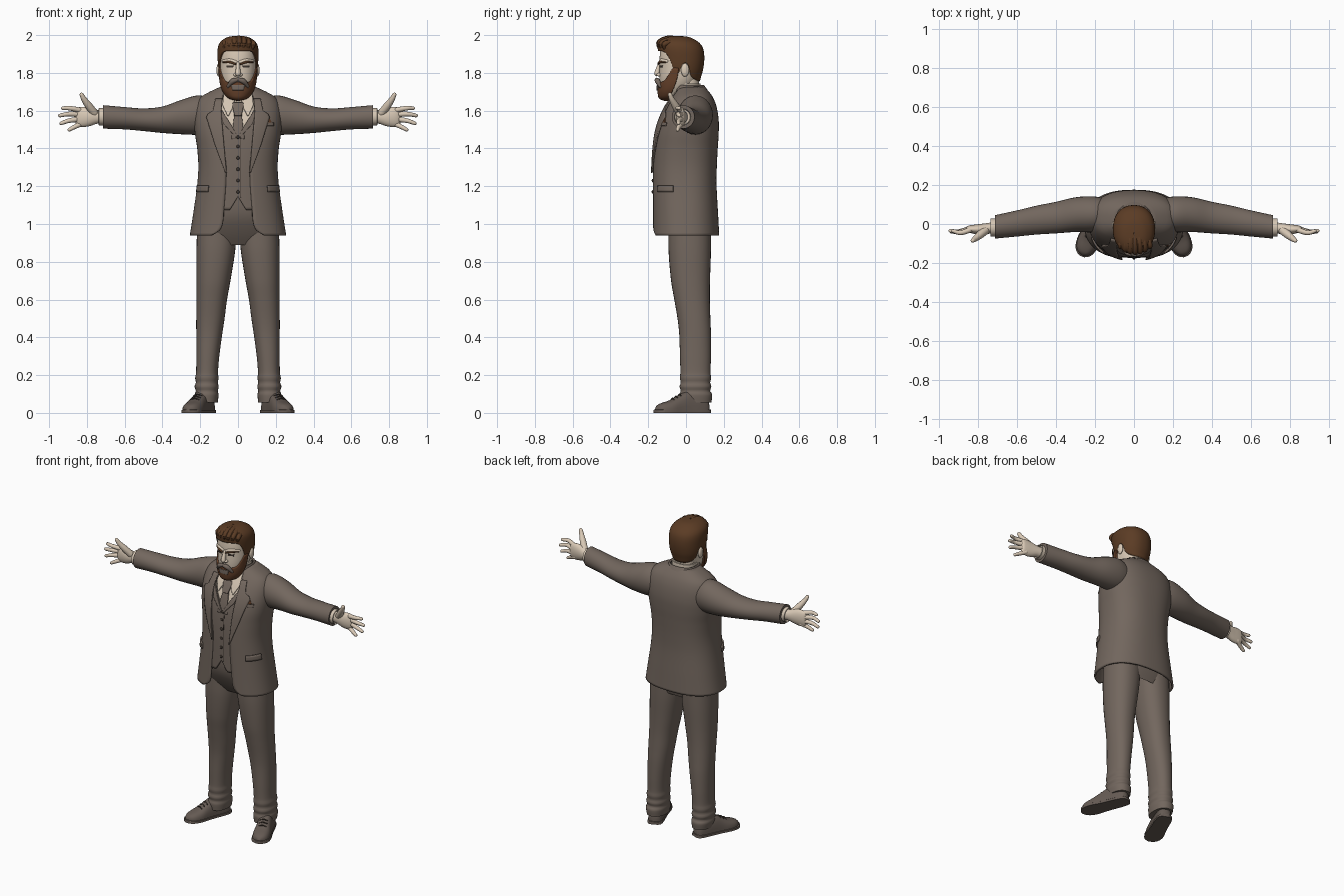
import bpy, bmesh, math
from mathutils import Vector

if "Cube" in bpy.data.objects:
    bpy.data.objects.remove(bpy.data.objects["Cube"])

PI = math.pi


def material(name, r, g, b):
    m = bpy.data.materials.new(name)
    m.diffuse_color = (r, g, b, 1)
    m.use_nodes = True
    m.node_tree.nodes["Principled BSDF"].inputs["Base Color"].default_value = m.diffuse_color
    return m


SUIT = material("suit taupe", 0.17, 0.135, 0.112)
SHOE = material("shoe taupe", 0.13, 0.103, 0.087)
SKIN = material("skin", 0.70, 0.59, 0.47)
SHIRT = material("shirt cream", 0.66, 0.56, 0.45)
HAIR = material("hair brown", 0.105, 0.045, 0.018)
BEARD = material("beard brown", 0.125, 0.05, 0.022)
DARK = material("dark trim", 0.05, 0.038, 0.03)


# ---------- helpers ----------
def ip(tab, z):
    """Smooth interpolation of table rows keyed by their first number."""
    z = min(max(z, tab[0][0]), tab[-1][0])
    i = 0
    while i < len(tab) - 2 and z > tab[i + 1][0]:
        i += 1
    h = tab[i + 1][0] - tab[i][0]
    t = (z - tab[i][0]) / h

    def slope(k, c):
        a, b = tab[max(k - 1, 0)], tab[min(k + 1, len(tab) - 1)]
        return (b[c] - a[c]) / (b[0] - a[0])
    return [(2*t**3 - 3*t*t + 1) * tab[i][c] + (3*t*t - 2*t**3) * tab[i + 1][c]
            + h * ((t**3 - 2*t*t + t) * slope(i, c) + (t**3 - t*t) * slope(i + 1, c))
            for c in range(1, len(tab[0]))]


def spow(v, e):
    return math.copysign(abs(v) ** e, v)


def lerp(a, b, t):
    return a + (b - a) * t


def mesh(name, verts, faces, mat, mirror=False, thick=0):
    me = bpy.data.meshes.new(name)
    me.from_pydata([tuple(v) for v in verts], [], faces)
    bm = bmesh.new()
    bm.from_mesh(me)
    bmesh.ops.remove_doubles(bm, verts=bm.verts, dist=1e-5)
    if not thick:
        bmesh.ops.recalc_face_normals(bm, faces=bm.faces)
    bm.to_mesh(me)
    bm.free()
    me.materials.append(mat)
    ob = bpy.data.objects.new(name, me)
    bpy.context.collection.objects.link(ob)
    if thick:
        s = ob.modifiers.new("thickness", 'SOLIDIFY')
        s.thickness, s.offset = thick, -1
    if mirror:
        ob.modifiers.new("mirror", 'MIRROR').use_mirror_merge = False
    return ob


def loft(name, rings, mat, **k):
    n, m = len(rings[0]), len(rings)
    faces = [(j*n + i, j*n + (i+1) % n, (j+1)*n + (i+1) % n, (j+1)*n + i)
             for j in range(m - 1) for i in range(n)]
    faces += [tuple(range(n))[::-1], tuple(range((m-1)*n, m*n))]
    return mesh(name, [v for r in rings for v in r], faces, mat, **k)


def tube(name, path, mat, n=12, steps=5, flat=1.0, **k):
    """Round-ended tube through rows of (x, y, z, radius)."""
    tab = [(i, *p) for i, p in enumerate(path)]
    ts = [i / steps for i in range((len(path) - 1) * steps + 1)]
    pts = [ip(tab, t) for t in ts]
    cs = [Vector(p[:3]) for p in pts]
    rs = [p[3] for p in pts]
    for e, d in ((0, 1), (-1, -2)):
        dirn = (cs[e] - cs[d]).normalized()
        extra = [(cs[e] + dirn * rs[e] * a, rs[e] * b) for a, b in ((.5, .85), (.85, .5), (1, .1))]
        for c, r in extra:
            cs.insert(0 if e == 0 else len(cs), c)
            rs.insert(0 if e == 0 else len(rs), r)
    rings = []
    for i, c in enumerate(cs):
        q = (cs[min(i+1, len(cs)-1)] - cs[max(i-1, 0)]).to_track_quat('Z', 'Y')
        rings.append([c + q @ Vector((rs[i]*math.cos(2*PI*j/n), rs[i]*flat*math.sin(2*PI*j/n), 0))
                      for j in range(n)])
    return loft(name, rings, mat, **k)


def shell(name, tab, fn, mat, nu=48, nv=24, off=0, p=2.4, **k):
    """Grid on a body surface; fn(u, v) gives (angle from front, height)."""
    vs = []
    for j in range(nv + 1):
        for i in range(nu + 1):
            a, z = fn(i / nu, j / nv)
            rx, yf, yb = ip(tab, z)
            vs.append(((rx + off) * spow(math.sin(a), 2/p),
                       (yf + yb)/2 - ((yb - yf)/2 + off) * spow(math.cos(a), 2/p), z))
    w = nu + 1
    faces = [(j*w + i, j*w + i + 1, (j+1)*w + i + 1, (j+1)*w + i)
             for j in range(nv) for i in range(nu)]
    return mesh(name, vs, faces, mat, **k)


def ang(tab, x, z, p=2.4):
    r = min(abs(x) / ip(tab, z)[0], .97)
    return math.copysign(math.asin(r ** (p/2)), x)


def patch(name, rows, mat, off, tab=None, thick=.008, **k):
    """Cloth piece on the front; rows of (z, x start, x end)."""
    tab = tab or TORSO

    def fn(u, v):
        z = lerp(rows[0][0], rows[-1][0], v)
        i = max(j for j in range(len(rows) - 1) if rows[j][0] <= z + 1e-9)
        t = (z - rows[i][0]) / (rows[i+1][0] - rows[i][0])
        x = lerp(lerp(rows[i][1], rows[i+1][1], t), lerp(rows[i][2], rows[i+1][2], t), u)
        return ang(tab, x, z), z
    return shell(name, tab, fn, mat, 8, 24, off, thick=thick, **k)


def ball(name, loc, size, mat, mirror=False):
    rings = [[Vector(loc) + Vector((size[0]*math.sin(t)*math.cos(a), size[1]*math.sin(t)*math.sin(a),
              size[2]*math.cos(t))) for a in [2*PI*j/14 for j in range(14)]]
             for t in [.05 + (PI - .1)*i/9 for i in range(10)]]
    return loft(name, rings, mat, mirror=mirror)


def full(lo, hi):
    return lambda u, v: (lerp(-PI, PI, u), lerp(lo, hi, math.sin(v*PI/2)))


# ---------- body profiles: z, half width, front y, back y ----------
TORSO = [(.94, .255, -.18, .176), (1.05, .238, -.18, .17), (1.2, .217, -.18, .162), (1.3, .21, -.179, .163),
         (1.4, .216, -.174, .168), (1.48, .228, -.164, .173), (1.55, .233, -.145, .173), (1.62, .226, -.112, .162),
         (1.67, .20, -.08, .143), (1.70, .15, -.06, .122), (1.73, .085, -.045, .095)]
PELVIS = [(.89, .19, -.06, .115), (.95, .212, -.10, .132), (1.05, .215, -.145, .138), (1.2, .19, -.155, .13)]
SKULL = [(1.67, .04, -.12, -.04), (1.72, .073, -.135, .03), (1.77, .091, -.14, .065), (1.83, .098, -.14, .083),
         (1.89, .099, -.139, .086), (1.935, .09, -.13, .078), (1.965, .065, -.105, .05), (1.98, .004, -.03, -.02)]
MANE = [(1.74, .075, -.10, .07), (1.78, .092, -.12, .08), (1.82, .103, -.13, .091), (1.88, .108, -.142, .097),
        (1.93, .107, -.15, .09), (1.96, .096, -.15, .07), (1.982, .07, -.13, .035), (1.993, .04, -.095, 0),
        (1.996, .003, -.055, -.045)]
CHIN = [(1.652, .008, -.115, -.07), (1.662, .045, -.14, -.03), (1.69, .075, -.15, .01), (1.73, .093, -.151, .05),
        (1.78, .101, -.145, .075), (1.84, .105, -.142, .085)]
COLLAR = [(1.64, .118, -.10, .142), (1.69, .098, -.07, .118), (1.735, .082, -.055, .088)]
NECK = [(1.6, .078, -.06, .09), (1.7, .07, -.06, .072), (1.8, .07, -.06, .068)]

# ---------- suit jacket, open down the front ----------
OPEN = [(.94, .14), (.965, .10), (1.0, .083), (1.05, .077), (1.3, .063), (1.45, .085), (1.6, .092), (1.73, .07)]


def jacket_fn(u, v):
    z = lerp(.94, 1.73, v)
    a0 = ang(TORSO, ip(OPEN, z)[0], z)
    return lerp(a0, 2*PI - a0, u), z


shell("jacket", TORSO, jacket_fn, SUIT, 72, 60, thick=.012)
patch("lapel", [(1.27, .058, .064), (1.42, .072, .118), (1.575, .085, .165), (1.60, .086, .128), (1.665, .08, .115)],
      SUIT, .009, mirror=True)
shell("jacket_collar", COLLAR, lambda u, v: (lerp(.75, 2*PI - .75, u), lerp(1.64, 1.735, v)), SUIT, off=.008, thick=.012)
shell("pocket_flap", TORSO, lambda u, v: (lerp(.72, 1.3, u), lerp(1.17, 1.205, v)), SUIT, 12, 3, .009,
      thick=.01, mirror=True)
patch("breast_pocket", [(1.52, .13, .185), (1.538, .13, .185)], SUIT, .006)
patch("pocket_square", [(1.538, .145, .175), (1.565, .16, .162)], BEARD, .005)

# ---------- waistcoat, shirt and tie ----------


def vest_fn(u, v):
    x = lerp(-.13, .13, u)
    lo = max(1.145 - 1.6 * abs(x), 1.075)
    z = lerp(lo, 1.47 + 1.5 * abs(x), v)
    return ang(TORSO, x, z), z


shell("waistcoat", TORSO, vest_fn, SUIT, 40, 30, -.006, thick=.01)
patch("waistcoat_lapel", [(1.46, .0, .012), (1.53, .04, .075), (1.62, .095, .105)], SUIT, .001, mirror=True)
patch("waistcoat_placket", [(1.14, .013, .016), (1.46, .013, .016)], DARK, -.004, thick=.004)
for z in (1.17, 1.23, 1.29, 1.35, 1.41, 1.46):
    ball("waistcoat_button", (0, ip(TORSO, z)[1] + .004, z), (.009, .006, .009), DARK)
patch("shirt_front", [(1.44, -.10, .10), (1.70, -.09, .09)], SHIRT, -.014)
patch("shirt_collar", [(1.575, .05, .056), (1.63, .022, .082), (1.70, .012, .075)], SHIRT, .0, mirror=True)
shell("shirt_neckband", NECK, full(1.68, 1.745), SHIRT, off=.008, thick=.008)
patch("tie", [(1.45, -.036, .036), (1.58, -.02, .02)], SUIT, -.005)
patch("tie_knot", [(1.575, -.018, .018), (1.63, -.03, .03), (1.645, -.026, .026)], SUIT, .004, thick=.012)

# ---------- sleeves: x, y, z, half depth, half height ----------
ARM = [(.14, .05, 1.575, .08, .09), (.21, .05, 1.577, .092, .104), (.30, .048, 1.566, .089, .091),
       (.40, .033, 1.552, .081, .070), (.50, .02, 1.552, .074, .060), (.60, .003, 1.560, .067, .059),
       (.715, -.015, 1.567, .060, .062)]


def sleeve(name, x0, x1, grow, mat):
    rings = []
    for i in range(31):
        x = lerp(x0, x1, i / 30)
        y, z, ry, rz = ip(ARM, x)
        rings.append([(x, y + (ry + grow)*math.cos(2*PI*j/28), z + (rz + grow)*math.sin(2*PI*j/28))
                      for j in range(28)])
    loft(name, rings, mat, mirror=True)


sleeve("sleeve", .14, .715, 0, SUIT)
rings = [[(x, -.018 + r*math.cos(2*PI*j/24), 1.567 + r*math.sin(2*PI*j/24)) for j in range(24)]
         for x, r in ((.69, .046), (.736, .046), (.738, .043), (.72, .04))]
loft("shirt_cuff", rings, SHIRT, mirror=True)

# ---------- hands, palms forward ----------
PALM = [(.70, -.018, 1.567, .03, .034), (.745, -.022, 1.567, .028, .036), (.79, -.027, 1.567, .027, .05),
        (.83, -.027, 1.567, .022, .053), (.855, -.025, 1.567, .014, .045), (.862, -.025, 1.567, .004, .03)]
rings = []
for i in range(19):
    x = lerp(.70, .862, i / 18)
    y, z, ry, rz = ip(PALM, x)
    rings.append([(x, y + ry*math.cos(2*PI*j/20), z + rz*math.sin(2*PI*j/20)) for j in range(20)])
loft("palm", rings, SKIN, mirror=True)
tube("thumb", [(.76, -.03, 1.585, .022), (.79, -.055, 1.625, .02), (.815, -.075, 1.66, .015), (.828, -.085, 1.685, .011)],
     SKIN, mirror=True)
for nm, a, b, c in (("index", (.835, -.028, 1.602), (.89, -.045, 1.613), (.928, -.036, 1.613)),
                    ("middle", (.845, -.025, 1.58), (.90, -.042, 1.582), (.943, -.035, 1.574)),
                    ("ring", (.84, -.023, 1.555), (.895, -.038, 1.547), (.936, -.04, 1.533)),
                    ("little", (.825, -.022, 1.533), (.865, -.038, 1.514), (.893, -.045, 1.499))):
    tube(nm + "_finger", [(*a, .0145), (*b, .012), (*c, .0095)], SKIN, mirror=True)

# ---------- trousers: z, x, y, half width, half depth ----------
shell("trouser_seat", PELVIS, full(.89, 1.2), SUIT, 48, 16)
LEG = [(.055, .165, .052, .058, .083), (.10, .166, .052, .063, .086), (.115, .165, .05, .058, .078),
       (.14, .166, .05, .064, .084), (.16, .165, .05, .058, .078), (.185, .165, .05, .062, .083),
       (.21, .164, .05, .058, .08), (.3, .16, .05, .061, .082), (.42, .152, .048, .069, .084),
       (.5, .146, .042, .075, .087), (.6, .139, .032, .081, .094), (.7, .13, .024, .09, .103),
       (.85, .118, .02, .102, .112), (.97, .112, .02, .105, .113)]
rings = []
for i in range(71):
    z = lerp(.055, .97, (i / 70) ** 1.4)
    x, y, rx, ry = ip(LEG, z)
    rings.append([(x + rx*spow(math.cos(2*PI*j/32), .9), y + ry*spow(math.sin(2*PI*j/32), .9), z) for j in range(32)])
loft("trouser_leg", rings, SUIT, mirror=True)

# ---------- shoes, toes turned out: distance from heel, half width, height ----------
FOOT = [(0, .02, .05), (.012, .036, .075), (.05, .044, .10), (.12, .046, .115), (.17, .049, .092),
        (.22, .054, .066), (.265, .047, .052), (.29, .03, .04), (.302, .008, .024)]
HEEL = Vector((.150, .118, 0))
FWD = Vector((.115, -.278, 0)).normalized()
SIDE = Vector((-FWD.y, FWD.x, 0))


def shoe(name, z0, grow, height, mat):
    rings = []
    for i in range(31):
        s = lerp(0, .302, (1 - math.cos(PI*i/30)) / 2)
        w, h = ip(FOOT, s)
        c = HEEL + FWD * (s * (1 + grow) - grow * .15)
        half = [(math.cos(PI*j/16), math.sin(PI*j/16)) for j in range(17)]
        top = [c + SIDE * (w + grow*.1) * spow(a, .7) + Vector((0, 0, z0 + ((height or h) - z0) * b ** (.15 if height else .8)))
               for a, b in half]
        rings.append(top + [c + SIDE * (w + grow*.1) * a + Vector((0, 0, z0)) for a in (-.9, 0, .9)])
    loft(name, rings, mat, mirror=True)


shoe("shoe_upper", .008, 0, 0, SHOE)
shoe("shoe_sole", 0, .04, .018, SHOE)
for s, h in ((.165, .098), (.185, .088), (.205, .077)):
    c = HEEL + FWD * s
    a, b = c - SIDE * .022, c + SIDE * .022
    tube("shoe_lace", [(a.x, a.y, h - .008, .004), (c.x, c.y, h, .004), (b.x, b.y, h - .008, .004)], DARK, n=6, steps=3, mirror=True)

# ---------- head ----------
shell("neck", NECK, full(1.6, 1.8), SKIN, 32, 8)
shell("head", SKULL, full(1.67, 1.98), SKIN, 48, 36, p=2.2)
ball("ear", (.103, -.005, 1.815), (.011, .022, .035), SKIN, True)
tube("nose", [(0, -.136, 1.852, .009), (0, -.148, 1.82, .012), (0, -.153, 1.797, .015)], SKIN)
ball("nostril", (.014, -.143, 1.79), (.010, .014, .009), SKIN, True)
tube("brow_ridge", [(.012, -.134, 1.857, .011), (.045, -.128, 1.865, .011), (.078, -.10, 1.862, .008)], SKIN, mirror=True)
tube("eyebrow", [(.014, -.147, 1.847, .005), (.045, -.139, 1.857, .006), (.078, -.108, 1.856, .004)], HAIR, n=8, mirror=True)
patch("eye", [(1.829, .026, .058), (1.839, .024, .06)], DARK, .002, tab=SKULL, thick=.004, mirror=True)

# ---------- hair ----------
LINE = [(0, 1.915), (.8, 1.91), (1.05, 1.87), (1.2, 1.81), (1.42, 1.80), (1.58, 1.845), (1.8, 1.845),
        (2.0, 1.785), (2.5, 1.76), (3.15, 1.755)]


def hair_fn(u, v):
    a = lerp(-PI, PI, u)
    return a, lerp(ip(LINE, abs(a))[0], 1.996, math.sin(v*PI/2))


shell("hair", MANE, hair_fn, HAIR, 96, 30, p=2.2, thick=.012)
for i in range(7):
    x = -.075 + .025 * i
    d = 5 * x * x
    tube("hair_lock", [(x * .95, -.138 + d, 1.925, .009), (x + .006, -.143 + d, 1.962 - d*.4, .014),
                       (x * .95 + .004, -.085, 1.985 - d*.9, .014), (x * .8, -.01, 1.972 - d*.8, .006)], HAIR, n=10)

# ---------- beard and moustache ----------
BTOP = [(0, 1.752), (.5, 1.75), (.85, 1.762), (1.1, 1.80), (1.25, 1.825), (1.5, 1.825)]


def beard_fn(u, v):
    a = lerp(-1.5, 1.5, u)
    return a, lerp(1.652, ip(BTOP, abs(a))[0], 1 - math.cos(v*PI/2))


shell("beard", CHIN, beard_fn, BEARD, 60, 24, p=2.2, thick=.02)
tube("moustache", [(.004, -.155, 1.764, .011), (.03, -.15, 1.755, .014), (.052, -.135, 1.728, .008)], SUIT, mirror=True)
patch("lower_lip", [(1.708, -.028, .028), (1.735, -.036, .036)], SUIT, .004, tab=CHIN, thick=.006)

# ---------- smooth shading ----------
bpy.ops.object.select_all(action='SELECT')
bpy.context.view_layer.objects.active = bpy.context.selected_objects[0]
bpy.ops.object.shade_smooth_by_angle(angle=math.radians(45))
